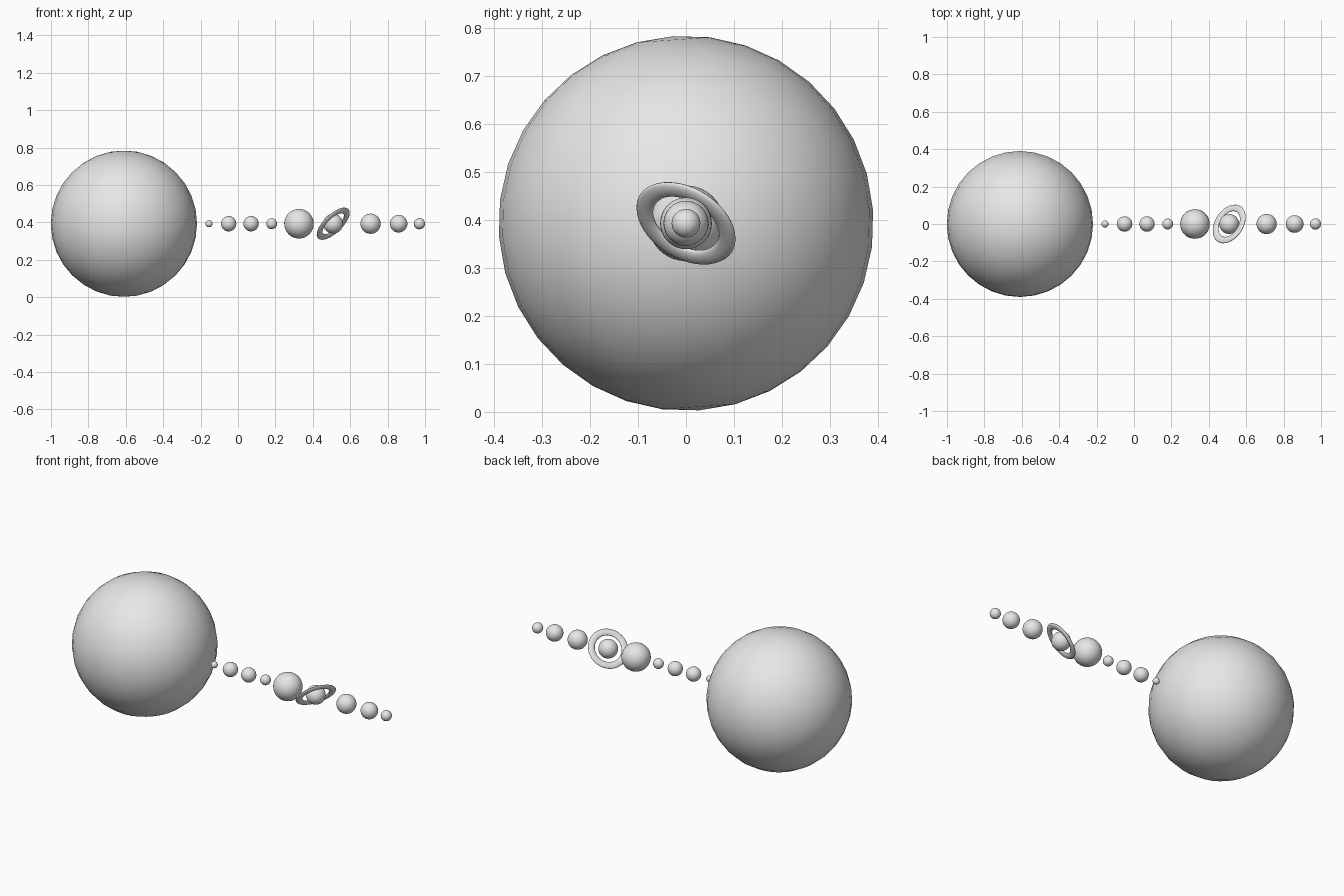
import bpy
from math import radians

cube = bpy.data.objects.get("Cube")
if cube:
    bpy.data.objects.remove(cube, do_unlink=True)

AXIS_Z = 0.393  # shared height of every centre

# One plain grey for everything
grey = bpy.data.materials.new("plain_grey")
grey.use_nodes = True
colour = (0.8, 0.8, 0.8, 1.0)
grey.diffuse_color = colour
grey.node_tree.nodes["Principled BSDF"].inputs["Base Color"].default_value = colour


def finish(name):
    obj = bpy.context.object
    obj.name = name
    obj.data.materials.append(grey)
    bpy.ops.object.shade_smooth()
    return obj


def ball(name, x, radius, tilt=(0, 0, 0)):
    bpy.ops.mesh.primitive_uv_sphere_add(
        segments=32, ring_count=16, radius=radius,
        location=(x, 0, AXIS_Z), rotation=[radians(a) for a in tilt])
    return finish(name)


# Large star at the head of the row
ball("sun", -0.61, 0.391, (4, 0, 0))

# Row of planets: name, x, radius
planets = [
    ("first_planet", -0.155, 0.019),
    ("second_planet", -0.05, 0.041),
    ("third_planet", 0.07, 0.041),
    ("fourth_planet", 0.18, 0.029),
    ("giant_planet", 0.326, 0.079),
    ("ringed_planet", 0.509, 0.053),
    ("seventh_planet", 0.709, 0.054),
    ("eighth_planet", 0.859, 0.047),
    ("dwarf_planet", 0.97, 0.03),
]
for name, x, radius in planets:
    ball(name, x, radius)

# Flattened, tilted ring around the sixth planet
bpy.ops.mesh.primitive_torus_add(
    major_segments=48, minor_segments=12, major_radius=0.094, minor_radius=0.019,
    location=(0.509, 0, AXIS_Z), rotation=(radians(-24), radians(-44), 0))
ring = finish("planet_ring")
ring.scale.z = 0.45
